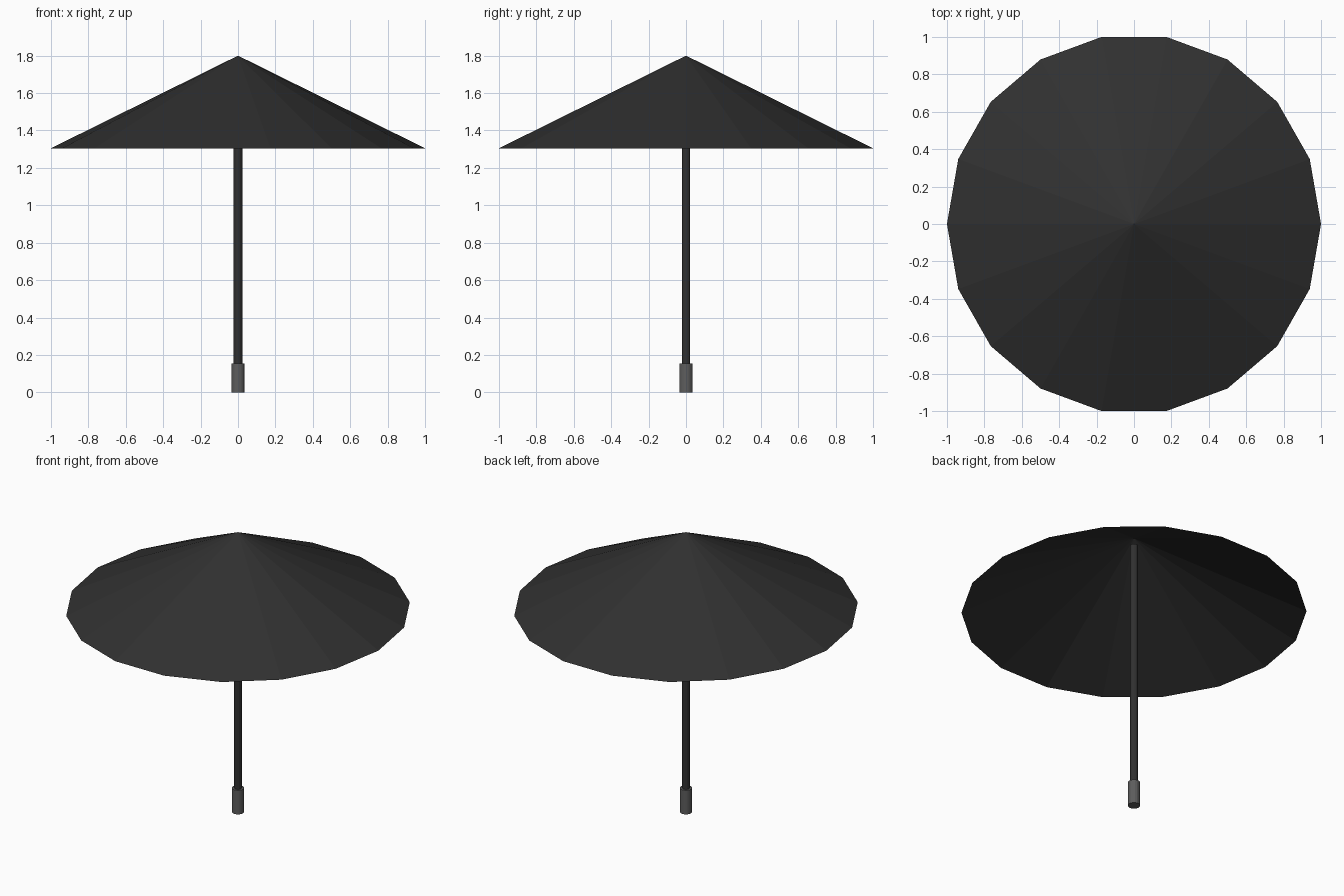
import bpy, bmesh, math

if "Cube" in bpy.data.objects:
    bpy.data.objects.remove(bpy.data.objects["Cube"])

def material(name, c):
    m = bpy.data.materials.new(name)
    m.diffuse_color = (c, c, c, 1)
    m.use_nodes = True
    m.node_tree.nodes["Principled BSDF"].inputs["Base Color"].default_value = m.diffuse_color
    return m

black = material("black fabric", 0.03)
grey = material("grey grip", 0.11)

def cone(name, mat, sides, r1, r2, z0, z1, caps=True, y_scale=1.0):
    """Upright cone or cylinder, first corner on the +x axis."""
    bm = bmesh.new()
    bmesh.ops.create_cone(bm, cap_ends=caps, segments=sides,
                          radius1=r1, radius2=r2, depth=z1 - z0)
    bmesh.ops.remove_doubles(bm, verts=bm.verts, dist=1e-5)
    turn = math.atan2(bm.verts[:][0].co.y, bm.verts[:][0].co.x)
    c, s = math.cos(-turn), math.sin(-turn)
    for v in bm.verts:
        x, y, z = v.co
        v.co = (x * c - y * s, (x * s + y * c) * y_scale, z + (z0 + z1) / 2)
    me = bpy.data.meshes.new(name)
    bm.to_mesh(me)
    bm.free()
    me.materials.append(mat)
    ob = bpy.data.objects.new(name, me)
    bpy.context.collection.objects.link(ob)
    return ob

# Open 18-sided canopy, a thin sheet
cone("canopy", black, 18, 1.0, 0.0, 1.305, 1.8, caps=False, y_scale=1.0154)
# Pole, ending just under the canopy tip
cone("pole", black, 18, 0.023, 0.023, 0.1, 1.75)
# Hand grip at the bottom
cone("grip", grey, 18, 0.036, 0.036, 0.0, 0.155)
